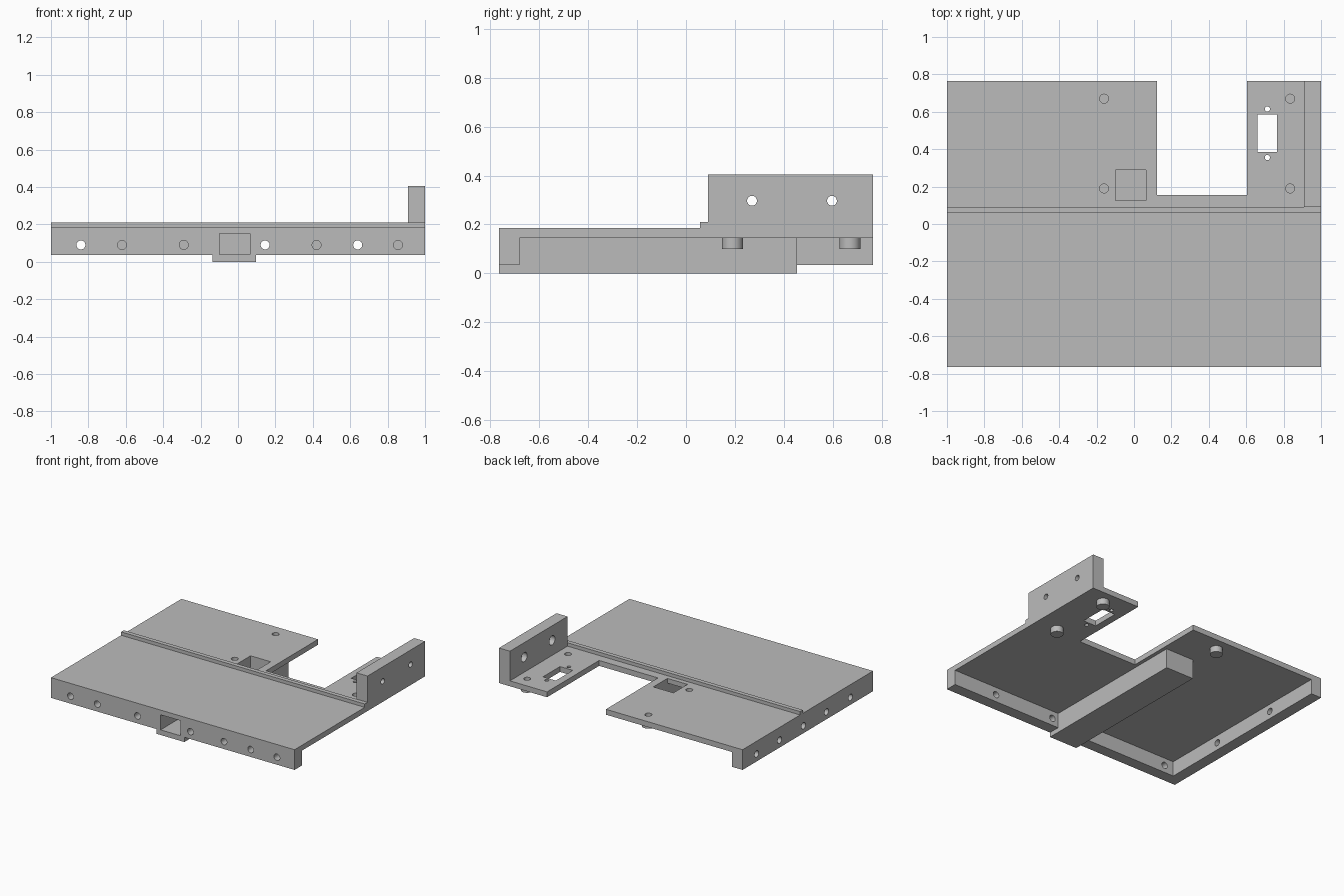
import bpy, bmesh
from math import pi, radians
from mathutils import Matrix, Vector

if "Cube" in bpy.data.objects:
    bpy.data.objects.remove(bpy.data.objects["Cube"])

grey = bpy.data.materials.new("plain grey")
grey.use_nodes = True
COLOUR = (0.5, 0.5, 0.5, 1)
grey.diffuse_color = COLOUR
grey.node_tree.nodes["Principled BSDF"].inputs["Base Color"].default_value = COLOUR


def finish(name, bm):
    mesh = bpy.data.meshes.new(name)
    bm.to_mesh(mesh)
    bm.free()
    mesh.materials.append(grey)
    obj = bpy.data.objects.new(name, mesh)
    bpy.context.scene.collection.objects.link(obj)
    return obj


def box(name, x, y, z):
    """Box from (low, high) pairs."""
    lo, hi = (Vector(p) for p in zip(x, y, z))
    bm = bmesh.new()
    size = Matrix.Diagonal((*(hi - lo), 1))
    bmesh.ops.create_cube(bm, size=1, matrix=Matrix.Translation((lo + hi) / 2) @ size)
    return finish(name, bm)


def rod(name, centre, axis, radius, length):
    """Cylinder centred on a point and lying along an axis."""
    turn = {"X": Matrix.Rotation(pi / 2, 4, "Y"),
            "Y": Matrix.Rotation(pi / 2, 4, "X"), "Z": Matrix.Identity(4)}[axis]
    bm = bmesh.new()
    bmesh.ops.create_cone(bm, cap_ends=True, segments=32, radius1=radius, radius2=radius,
                          depth=length, matrix=Matrix.Translation(centre) @ turn)
    return finish(name, bm)


def combine(target, tools, operation):
    """Apply one boolean per tool, then remove the tools."""
    bpy.context.view_layer.objects.active = target
    for tool in tools:
        tool.hide_render = True
        mod = target.modifiers.new(tool.name, "BOOLEAN")
        mod.operation, mod.solver, mod.object = operation, "EXACT", tool
        bpy.ops.object.modifier_apply(modifier=mod.name)
        bpy.data.objects.remove(tool)


FRONT, BACK = -0.765, 0.765
UNDER, TOP, SKIRT = 0.145, 0.185, 0.035
boss_spots = [(x, y) for x in (-0.16, 0.835) for y in (0.19, 0.67)]

# Deck, skirt walls, ridge, upright bracket, square channel and bosses
body = box("mounting_tray", (-1, 1), (FRONT, BACK), (UNDER, TOP))
parts = [
    box("front_wall", (-1, 1), (FRONT, -0.68), (SKIRT, TOP)),
    box("right_wall", (-1, -0.915), (FRONT, BACK), (SKIRT, TOP)),
    box("ridge", (-1, 1), (0.058, 0.09), (0.16, 0.21)),
    box("bracket", (0.91, 1), (0.09, BACK), (0.16, 0.405)),
    box("channel", (-0.135, 0.095), (FRONT, 0.455), (0, 0.16)),
]
parts += [rod("boss", (x, y, 0.13), "Z", 0.043, 0.06) for x, y in boss_spots]
combine(body, parts, "UNION")

# Rear notch, connector slot, channel bore and its top opening
cuts = [
    box("notch", (0.122, 0.605), (0.155, 1), (0.1, 0.3)),
    box("slot", (0.66, 0.765), (0.385, 0.585), (0.1, 0.3)),
    box("bore", (-0.1, 0.065), (-1, 0.29), (0.038, 0.15)),
    box("opening", (-0.1, 0.065), (0.125, 0.29), (0.1, 0.3)),
]
# Blind boss holes and the slot's two through holes
cuts += [rod("boss_hole", (x, y, 0.2), "Z", 0.024, 0.18) for x, y in boss_spots]
cuts += [rod("slot_hole", (0.713, y, 0.17), "Z", 0.014, 0.2) for y in (0.355, 0.615)]
# Wall holes: through ones reach past the wall, blind ones stop inside it
for x, through in ((-0.84, 1), (-0.62, 0), (-0.29, 0), (0.145, 1),
                   (0.42, 0), (0.64, 1), (0.855, 0)):
    cuts.append(rod("front_hole", (x, FRONT, 0.09), "Y", 0.024, 0.22 if through else 0.13))
for y, through in ((0.6, 0), (0.33, 1), (0.05, 0), (-0.22, 1), (-0.5, 0)):
    cuts.append(rod("side_hole", (-1, y, 0.09), "X", 0.024, 0.22 if through else 0.13))
# Bracket holes, counterbored on the inner face
for y in (0.27, 0.597):
    cuts.append(rod("bracket_hole", (0.95, y, 0.297), "X", 0.02, 0.2))
    cuts.append(rod("counterbore", (0.91, y, 0.297), "X", 0.034, 0.08))
combine(body, cuts, "DIFFERENCE")

# Keep one grey slot and smooth only the round walls
body.data.materials.clear()
body.data.materials.append(grey)
for face in body.data.polygons:
    face.material_index = 0
bpy.ops.object.select_all(action="DESELECT")
body.select_set(True)
bpy.context.view_layer.objects.active = body
bpy.ops.object.shade_smooth_by_angle(angle=radians(30))
